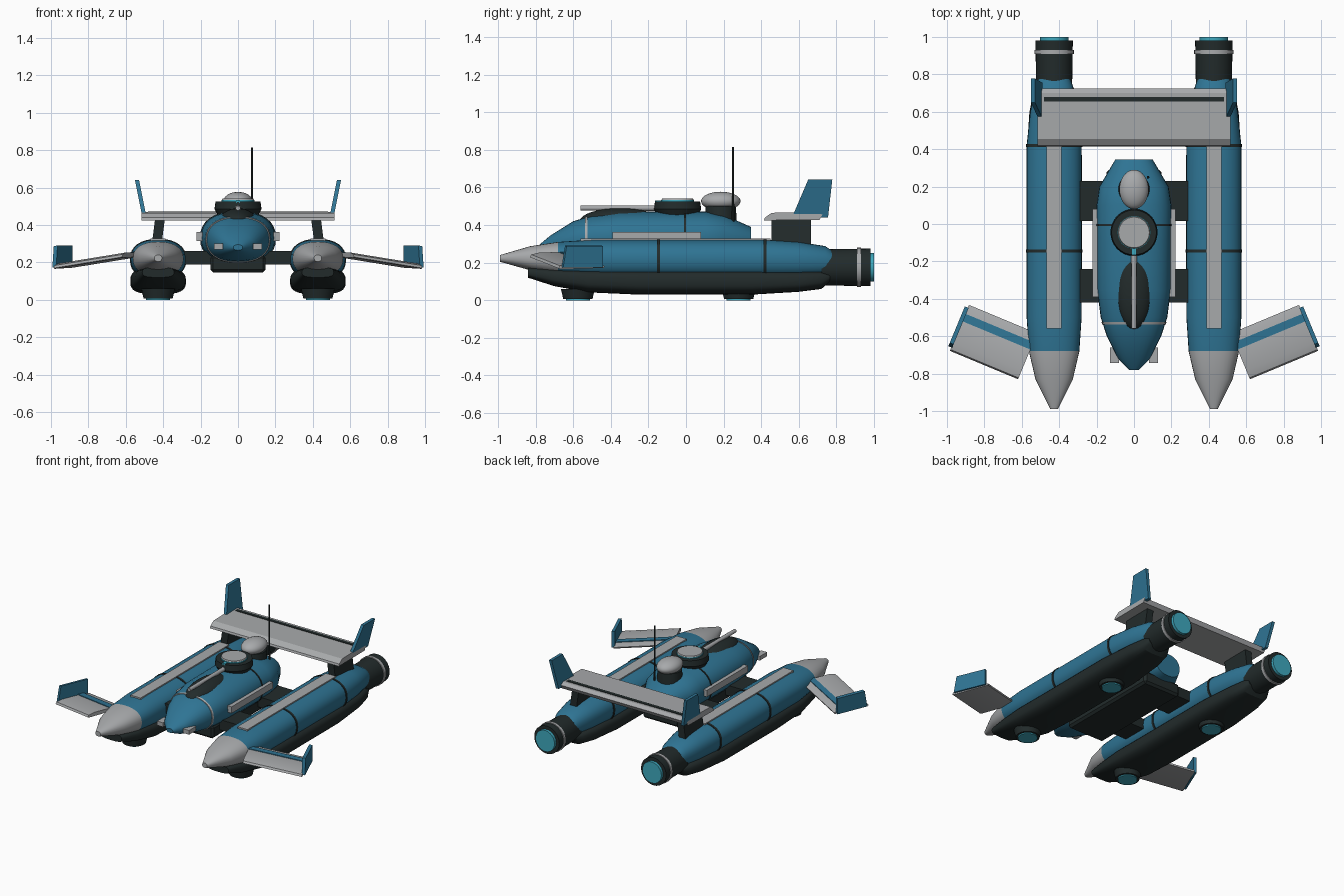
import bpy, bmesh, math
from mathutils import Matrix, Vector

cube = bpy.data.objects.get("Cube")
if cube:
    bpy.data.objects.remove(cube, do_unlink=True)


def material(name, rgb):
    m = bpy.data.materials.new(name)
    m.use_nodes = True
    m.diffuse_color = (*rgb, 1)
    m.node_tree.nodes["Principled BSDF"].inputs["Base Color"].default_value = (*rgb, 1)
    return m


BLUE = material("hull blue", (0.028, 0.175, 0.295))
GRAY = material("light gray", (0.39, 0.40, 0.41))
DARK = material("dark trim", (0.016, 0.024, 0.024))
CYAN = material("thruster cyan", (0.05, 0.40, 0.52))


def finish(name, bm, mats, mirror=False, rule=None):
    """Turn a bmesh into an object, and mirror it across x when asked."""
    for side in ((1, -1) if mirror else (1,)):
        if side < 0:
            bmesh.ops.scale(bm, vec=(-1, 1, 1), verts=bm.verts)
        bmesh.ops.recalc_face_normals(bm, faces=bm.faces)
        label = name if not mirror else ("left_" if side > 0 else "right_") + name
        me = bpy.data.meshes.new(label)
        bm.to_mesh(me)
        for m in mats:
            me.materials.append(m)
        if rule:
            for p in me.polygons:
                p.material_index = rule(p.center)
        me.shade_smooth()
        me.set_sharp_from_angle(angle=math.radians(32))
        bpy.context.collection.objects.link(bpy.data.objects.new(label, me))
    bm.free()


def loft(name, sections, mats, x=0, power=2.3, mirror=False, rule=None, n=32):
    """Skin superellipse rings given as (y, half width, bottom, top)."""
    bm = bmesh.new()
    rings = []
    for y, w, lo, hi in sections:
        ring = []
        for i in range(n):
            a = 2 * math.pi * i / n
            c, s = math.cos(a), math.sin(a)
            cx = math.copysign(abs(c) ** (2 / power), c)
            cz = math.copysign(abs(s) ** (2 / power), s)
            ring.append(bm.verts.new((x + w * cx, y, (lo + hi) / 2 + (hi - lo) / 2 * cz)))
        rings.append(ring)
    for a, b in zip(rings, rings[1:]):
        for i in range(n):
            j = (i + 1) % n
            bm.faces.new((a[i], a[j], b[j], b[i]))
    bm.faces.new(rings[0])
    bm.faces.new(rings[-1])
    finish(name, bm, mats, mirror, rule)


def band(name, sections, y, width, mat, **kw):
    """A thin raised collar that follows a lofted hull."""
    def at(v):
        for a, b in zip(sections, sections[1:]):
            if a[0] <= v <= b[0]:
                t = (v - a[0]) / (b[0] - a[0])
                _, w, lo, hi = (p + (q - p) * t for p, q in zip(a, b))
                return (v, w + .004, lo - .004, hi + .004)
    loft(name, [at(y - width / 2), at(y + width / 2)], [mat], **kw)


def prism(name, outline, t0, t1, place, mat, mirror=False):
    """Extrude a 2D outline from t0 to t1; place maps (p, q, t) to space."""
    bm = bmesh.new()
    a = [bm.verts.new(place(p, q, t0)) for p, q in outline]
    b = [bm.verts.new(place(p, q, t1)) for p, q in outline]
    bm.faces.new(a)
    bm.faces.new(b)
    for i in range(len(a)):
        j = (i + 1) % len(a)
        bm.faces.new((a[i], a[j], b[j], b[i]))
    finish(name, bm, [mat], mirror)


def box(name, x, y, z, mat, mirror=False, bevel=0):
    bm = bmesh.new()
    bmesh.ops.create_cube(bm, size=1)
    for v in bm.verts:
        v.co = [(r[0] + r[1]) / 2 + c * (r[1] - r[0]) for c, r in zip(v.co, (x, y, z))]
    if bevel:
        bmesh.ops.bevel(bm, geom=bm.edges[:], offset=bevel, segments=1, affect='EDGES')
    finish(name, bm, [mat], mirror)


def tube(name, start, end, r1, r2, mat, mirror=False, n=32):
    start, end = Vector(start), Vector(end)
    axis = end - start
    turn = axis.to_track_quat('Z', 'Y').to_matrix().to_4x4()
    bm = bmesh.new()
    bmesh.ops.create_cone(bm, cap_ends=True, segments=n, radius1=r1, radius2=r2,
                          depth=axis.length, matrix=Matrix.Translation((start + end) / 2) @ turn)
    finish(name, bm, [mat], mirror)


# Pontoons: blue shell with gray nose, dark keel, seams and top strip
PX = 0.427
shell = [(-.99, .02, .205, .24), (-.83, .1, .16, .287), (-.68, .135, .13, .31),
         (-.5, .147, .11, .322), (.42, .147, .11, .322), (.6, .128, .115, .31),
         (.74, .1, .125, .288), (.775, .085, .14, .265)]
loft("pontoon_shell", shell, [BLUE, GRAY], PX, mirror=True, rule=lambda c: int(c.y < -.68))
keel = [(-.84, .085, .12, .175), (-.7, .12, .075, .172), (-.52, .146, .042, .17),
        (-.25, .149, .03, .168), (.35, .149, .03, .168), (.6, .132, .045, .16),
        (.72, .108, .06, .16), (.765, .085, .1, .15)]
loft("pontoon_keel", keel, [DARK], PX, power=3, mirror=True)
for label, y in (("front", -.145), ("rear", .42)):
    band(label + "_pontoon_seam", shell, y, .016, DARK, x=PX, mirror=True)
box("pontoon_top_strip", (.387, .467), (-.56, .45), (.3, .328), GRAY, True)

# Rear engines
tube("engine", (PX, .72, .175), (PX, .98, .175), .096, .1, DARK, True)
tube("engine_ring", (PX, .91, .175), (PX, .93, .175), .105, .105, GRAY, True)
tube("engine_glow", (PX, .96, .175), (PX, 1, .175), .076, .076, CYAN, True)

# Lift thrusters under the pontoons
for label, y in (("front", -.575), ("rear", .28)):
    tube(label + "_lift_thruster", (PX, y, .008), (PX, y, .06), .078, .09, DARK, True)
    tube(label + "_lift_glow", (PX, y, 0), (PX, y, .02), .064, .064, CYAN, True)

# Central hull with belly and cross struts
hull = [(-.78, .025, .265, .295), (-.72, .085, .24, .345), (-.6, .145, .21, .42),
        (-.5, .178, .2, .45), (-.35, .197, .192, .47), (.1, .2, .19, .472),
        (.2, .185, .2, .455), (.345, .1, .225, .39)]
loft("central_hull", hull, [BLUE])
band("hull_front_band", hull, -.53, .012, GRAY)
band("hull_seam", hull, -.005, .01, DARK)
box("belly", (-.148, .148), (-.5, .29), (.147, .24), DARK, bevel=.015)
for label, y in (("front", (-.42, -.24)), ("rear", (.015, .23))):
    box(label + "_strut", (.1, .34), y, (.188, .262), DARK, True)
box("hull_side_strip", (.185, .222), (-.39, .08), (.315, .362), GRAY, True)
box("headlight", (.08, .128), (-.742, -.66), (.27, .3), GRAY, True)

# Canopy and turret
bm = bmesh.new()
bmesh.ops.create_uvsphere(bm, u_segments=32, v_segments=16, radius=1,
                          matrix=Matrix.Translation((0, -.35, .42)) @ Matrix.Diagonal((.1, .215, .07, 1)))
finish("canopy", bm, [DARK])
tube("turret_base", (0, -.045, .44), (0, -.045, .485), .1, .126, DARK)
tube("turret", (0, -.045, .485), (0, -.045, .525), .126, .12, DARK)
tube("turret_light", (0, -.045, .52), (0, -.045, .533), .088, .088, CYAN)
tube("turret_cap", (0, -.045, .532), (0, -.045, .541), .086, .082, GRAY)
box("turret_slit", (-.012, .012), (-.165, -.125), (.505, .53), CYAN)
tube("barrel", (0, -.56, .49), (0, -.15, .49), .013, .015, GRAY, n=16)

# Radome and antenna
tube("radome_base", (0, .185, .42), (0, .185, .5), .085, .08, DARK)
bm = bmesh.new()
bmesh.ops.create_uvsphere(bm, u_segments=32, v_segments=16, radius=1,
                          matrix=Matrix.Translation((0, .185, .527)) @ Matrix.Diagonal((.078, .105, .05, 1)))
finish("radome", bm, [GRAY])
tube("antenna", (.075, .25, .42), (.075, .25, .815), .007, .005, DARK, n=10)

# Rear wing with its stripe, pylons and fins
prism("rear_wing", [(.415, .425), (.42, .44), (.455, .465), (.7, .47), (.725, .455), (.71, .427)],
      -.515, .515, lambda p, q, t: (t, p, q), GRAY)
box("wing_stripe", (-.48, .48), (.655, .68), (.466, .473), DARK)
prism("wing_pylon", [(.455, .28), (.665, .28), (.665, .43), (.455, .43)], -.026, .026,
      lambda p, q, t: (.437 - (q - .28) * .13 + t, p, q), DARK, True)
prism("tail_fin", [(.5, .44), (.57, .455), (.65, .642), (.778, .642), (.755, .44)], -.011, .011,
      lambda p, q, t: (.5 + (q - .44) * .2 + t, p, q), BLUE, True)


# Swept front canards: p runs along the chord, q upward, t along the span
def canard(p, q, t):
    a = math.radians(22.6)
    return (.62 + t * math.cos(a) - p * math.sin(a),
            -.83 + t * math.sin(a) + p * math.cos(a), .225 + q - .15 * t)


prism("canard", [(0, .004), (.012, 0), (.262, .006), (.266, .016), (.22, .028), (.05, .028), (.008, .018)],
      0, .395, canard, GRAY, True)
prism("canard_stripe", [(.172, .027), (.215, .027), (.215, .033), (.172, .033)],
      0, .395, canard, BLUE, True)
prism("canard_endplate", [(.02, .01), (.25, .01), (.25, .124), (.04, .124)],
      .39, .412, canard, BLUE, True)
